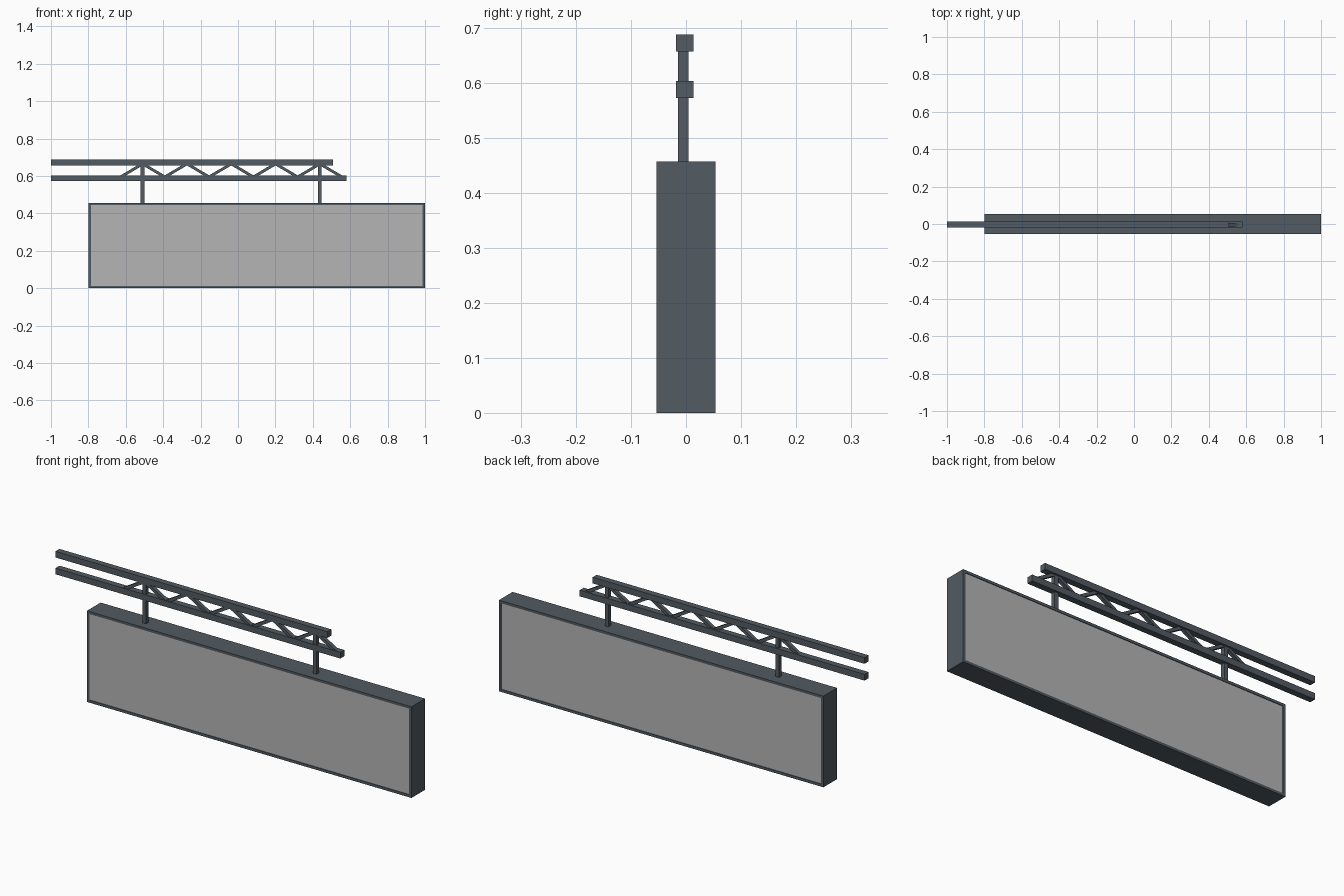
import bpy, bmesh, math
from mathutils import Matrix, Vector

if "Cube" in bpy.data.objects:
    bpy.data.objects.remove(bpy.data.objects["Cube"])


def material(name, rgb):
    m = bpy.data.materials.new(name)
    m.diffuse_color = (*rgb, 1)
    m.use_nodes = True
    m.node_tree.nodes["Principled BSDF"].inputs["Base Color"].default_value = m.diffuse_color
    return m


STEEL = material("slate steel", (0.085, 0.105, 0.122))
PANEL = material("light grey panel", (0.46, 0.46, 0.46))


def finish(name, bm, mats):
    me = bpy.data.meshes.new(name)
    bm.to_mesh(me)
    bm.free()
    for m in mats:
        me.materials.append(m)
    ob = bpy.data.objects.new(name, me)
    bpy.context.collection.objects.link(ob)
    return ob


def box_bm(lo, hi):
    lo, hi = Vector(lo), Vector(hi)
    bm = bmesh.new()
    bmesh.ops.create_cube(bm, size=1, matrix=Matrix.Translation((lo + hi) / 2)
                          @ Matrix.Diagonal((*(hi - lo), 1)))
    return bm


def box(name, lo, hi):
    return finish(name, box_bm(lo, hi), [STEEL])


# Sign cabinet with slightly recessed panels on both broad sides
bm = box_bm((-0.8, -0.054, 0), (1.0, 0.054, 0.457))
bm.normal_update()
for f in [f for f in bm.faces if abs(f.normal.y) > 0.9]:
    bmesh.ops.inset_individual(bm, faces=[f], thickness=0.018)
    bmesh.ops.inset_individual(bm, faces=[f], thickness=0.0001, depth=-0.003)
    f.material_index = 1
finish("sign_cabinet", bm, [STEEL, PANEL])

# Two horizontal truss rails
box("upper_rail", (-1.0, -0.018, 0.657), (0.508, 0.0135, 0.688))
box("lower_rail", (-1.0, -0.018, 0.573), (0.58, 0.0135, 0.604))

# Hanging posts
for side, x in (("left", -0.51), ("right", 0.437)):
    box(side + "_post", (x - 0.01, -0.015, 0.45), (x + 0.01, 0.005, 0.665))

# Zigzag braces between the rails
STEP, Y = 0.1184, -0.005
for i in range(10):
    a = Vector((-0.628 + i * STEP, Y, 0.595 if i % 2 == 0 else 0.665))
    b = Vector((a.x + STEP, Y, 0.665 if i % 2 == 0 else 0.595))
    d = b - a
    bm = bmesh.new()
    bmesh.ops.create_cube(bm, size=1, matrix=Matrix.Translation((a + b) / 2)
                          @ Matrix.Rotation(-math.atan2(d.z, d.x), 4, 'Y')
                          @ Matrix.Diagonal((d.length, 0.019, 0.015, 1)))
    finish(f"brace_{i + 1}", bm, [STEEL])
